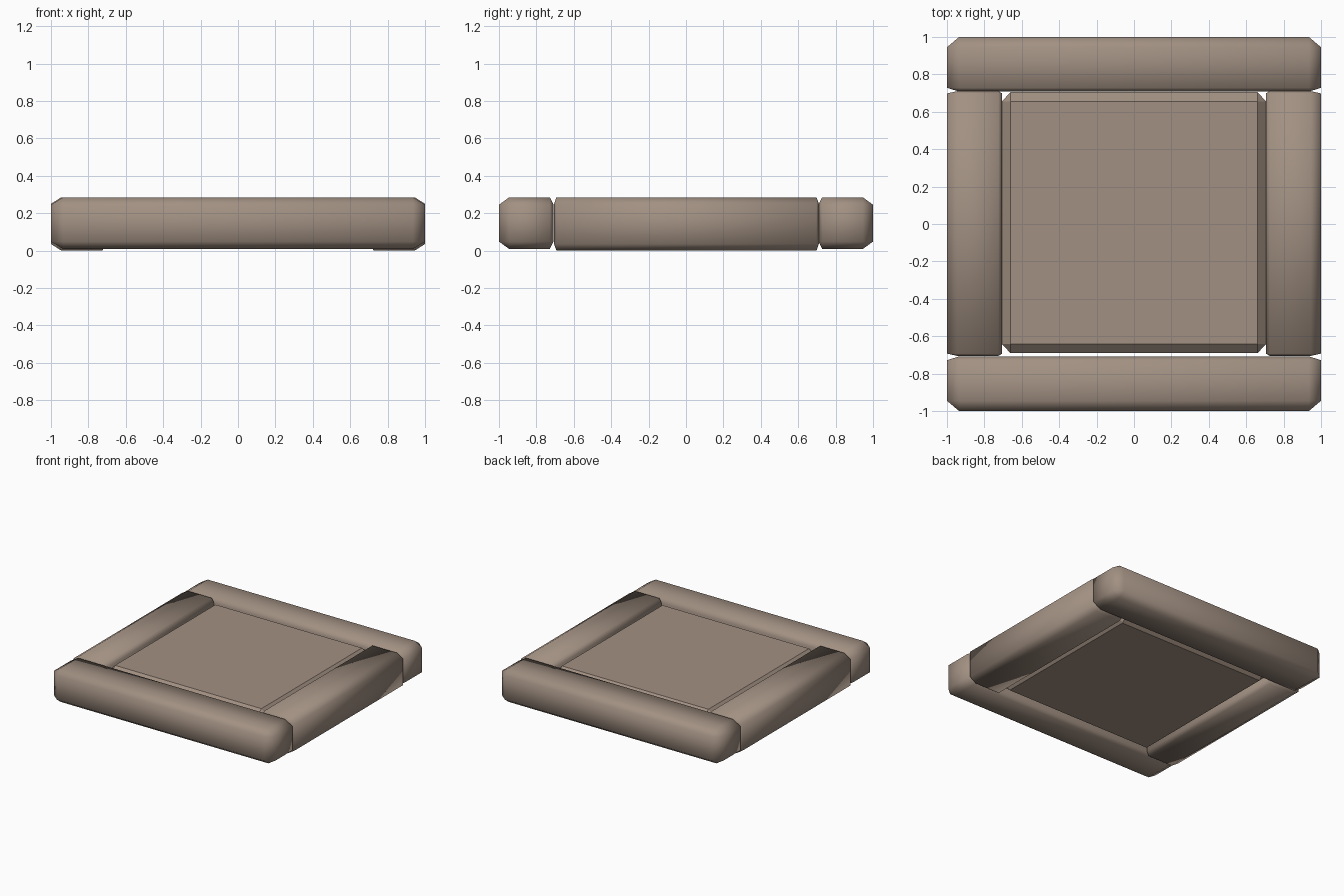
import bpy
import bmesh
from itertools import product
from mathutils import Vector

cube = bpy.data.objects.get("Cube")
if cube:
    bpy.data.objects.remove(cube, do_unlink=True)

stone = bpy.data.materials.new("taupe_stone")
stone.use_nodes = True
colour = (0.36, 0.28, 0.225, 1)
stone.diffuse_color = colour
stone.node_tree.nodes["Principled BSDF"].inputs["Base Color"].default_value = colour


def chamfered_box(name, low, high, cut_low, cut_high, smooth=True):
    """Box whose chamfer width is set separately for each of its six sides."""
    bm = bmesh.new()
    for corner in product((0, 1), repeat=3):
        full = Vector([(low, high)[s][i] for i, s in enumerate(corner)])
        inset = Vector([(low[i] + cut_low[i], high[i] - cut_high[i])[s]
                        for i, s in enumerate(corner)])
        # Each corner becomes a small triangle touching three sides
        for axis in range(3):
            point = inset.copy()
            point[axis] = full[axis]
            bm.verts.new(point)
    bmesh.ops.convex_hull(bm, input=bm.verts[:])
    bmesh.ops.dissolve_limit(bm, angle_limit=0.01, verts=bm.verts[:], edges=bm.edges[:])
    bmesh.ops.recalc_face_normals(bm, faces=bm.faces[:])
    for face in bm.faces:
        face.smooth = smooth
    mesh = bpy.data.meshes.new(name)
    bm.to_mesh(mesh)
    bm.free()
    mesh.materials.append(stone)
    obj = bpy.data.objects.new(name, mesh)
    bpy.context.collection.objects.link(obj)
    return obj


# Long beams across the front and back
OUTER, INNER, TOP = 0.055, 0.02, 0.285
chamfered_box("front_beam", (-1, -1, 0.008), (1, -0.708, TOP),
              (0.065, OUTER, 0.04), (0.065, INNER, 0.04))
chamfered_box("back_beam", (-1, 0.708, 0.008), (1, 1, TOP),
              (0.065, INNER, 0.04), (0.065, OUTER, 0.04))

# Shorter beams fitted between them
chamfered_box("left_beam", (0.705, -0.705, 0), (1, 0.71, TOP),
              (INNER, 0.012, 0.035), (OUTER, 0.012, 0.035))
chamfered_box("right_beam", (-1, -0.705, 0), (-0.705, 0.71, TOP),
              (OUTER, 0.012, 0.035), (INNER, 0.012, 0.035))

# Flat centre panel with bevelled rims above and below
chamfered_box("centre_panel", (-0.706, -0.69, 0.025), (0.706, 0.705, 0.265),
              (0.045, 0.048, 0.045), (0.045, 0.05, 0.045), smooth=False)
